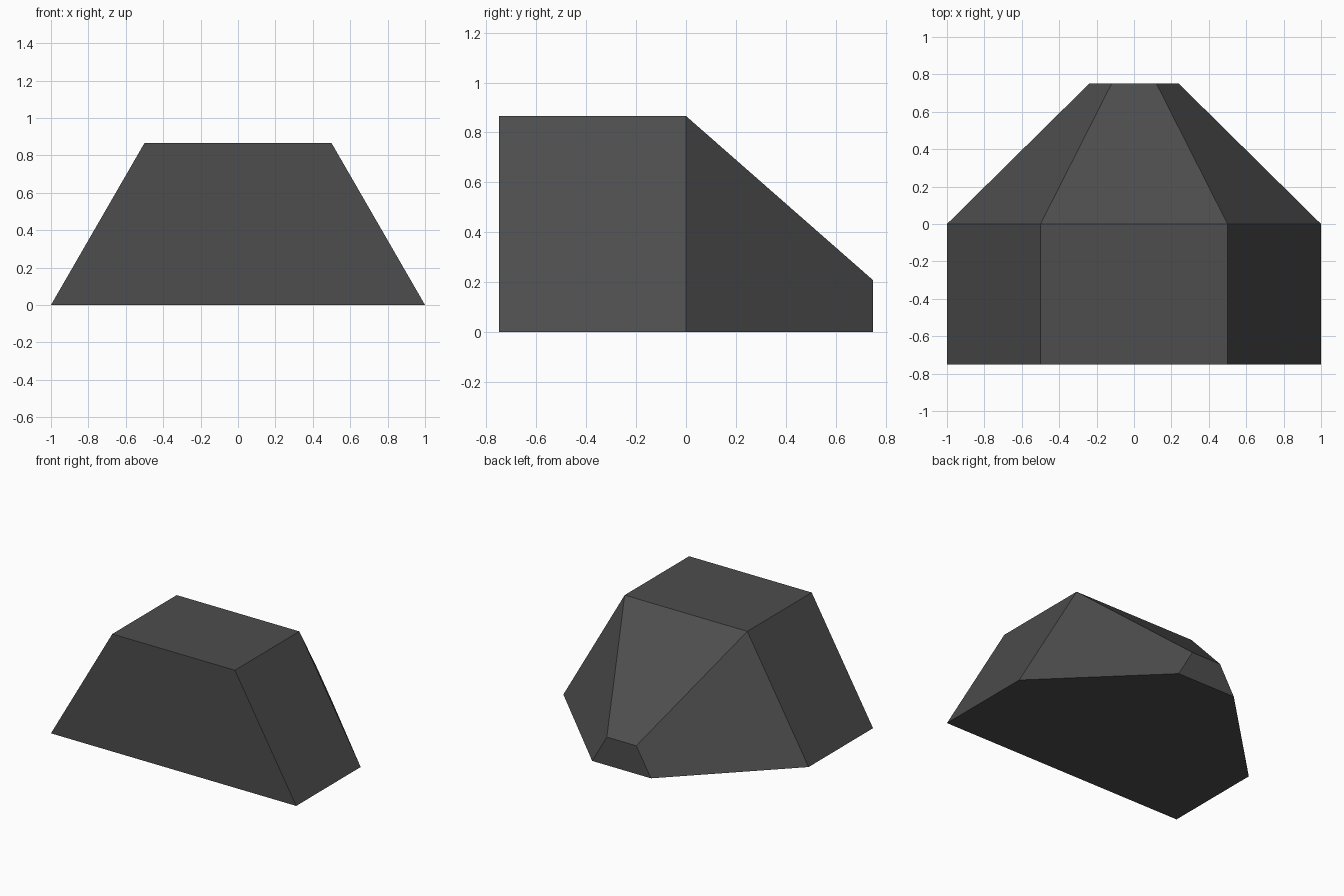
import bpy, bmesh, math

cube = bpy.data.objects.get("Cube")
if cube:
    bpy.data.objects.remove(cube, do_unlink=True)

# Material
grey = bpy.data.materials.new("dark_grey")
grey.use_nodes = True
colour = (0.075, 0.075, 0.075, 1)
grey.diffuse_color = colour
bsdf = next(n for n in grey.node_tree.nodes if n.type == "BSDF_PRINCIPLED")
bsdf.inputs["Base Color"].default_value = colour

# Upper half of a hexagon, swept along y and tapering towards the back
SIDES = 3
stations = [(-0.75, 1.0), (0.0, 1.0), (0.75, 0.24)]   # (y, scale)

bm = bmesh.new()
rings = []
for y, scale in stations:
    rings.append([
        bm.verts.new((scale * math.cos(i * math.pi / SIDES), y,
                      scale * math.sin(i * math.pi / SIDES)))
        for i in range(SIDES + 1)])

# Slopes, roof and underside between neighbouring rings
for a, b in zip(rings, rings[1:]):
    for i in range(SIDES + 1):
        j = (i + 1) % (SIDES + 1)
        bm.faces.new((a[i], a[j], b[j], b[i]))

# Front and back caps
bm.faces.new(rings[0])
bm.faces.new(rings[-1])
bmesh.ops.recalc_face_normals(bm, faces=bm.faces)

mesh = bpy.data.meshes.new("tapered_half_hexagon_block")
bm.to_mesh(mesh)
bm.free()
mesh.materials.append(grey)
block = bpy.data.objects.new("tapered_half_hexagon_block", mesh)
bpy.context.collection.objects.link(block)
